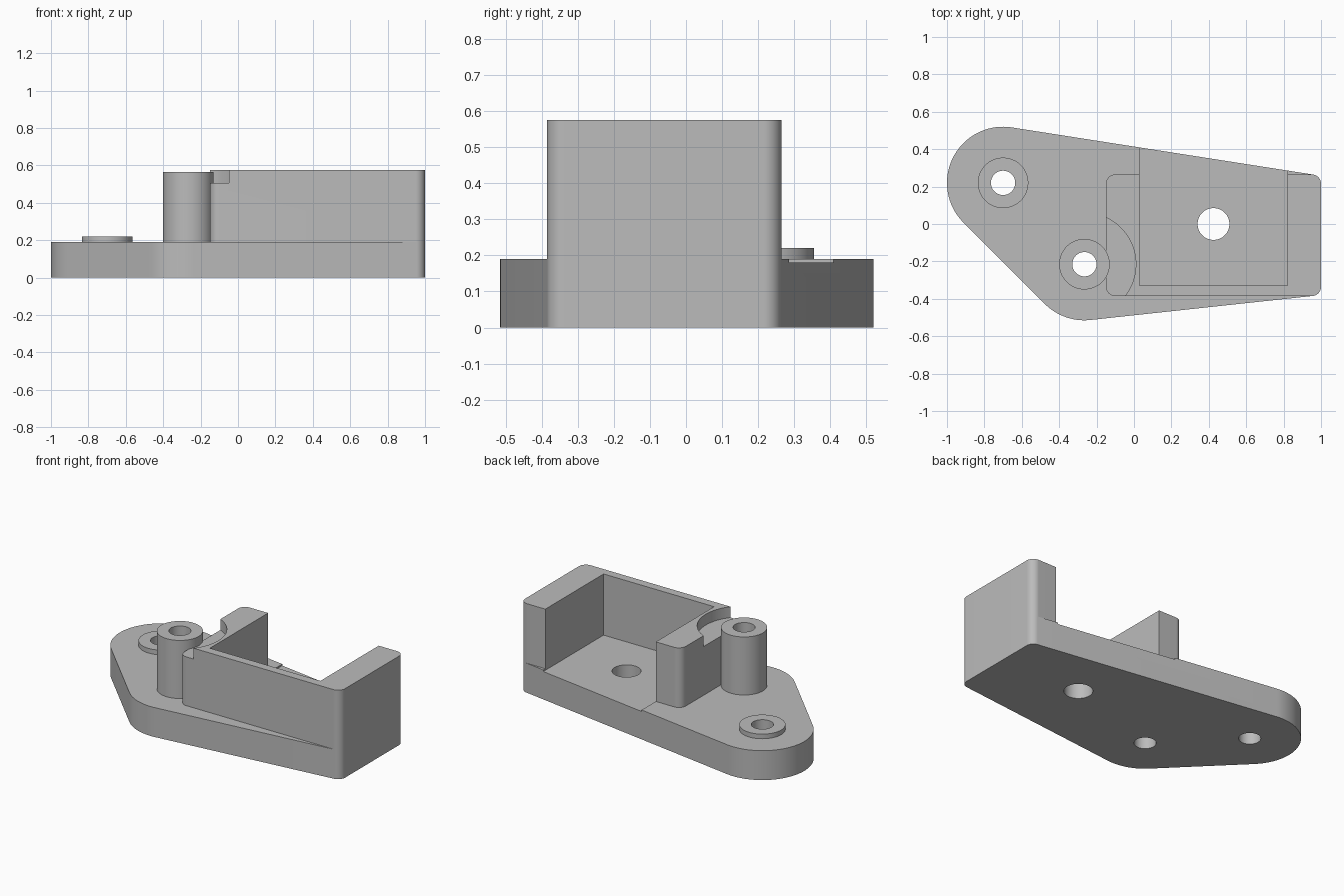
import bpy
import bmesh
import math
from mathutils import Vector
from mathutils.geometry import convex_hull_2d

cube = bpy.data.objects.get("Cube")
if cube:
    bpy.data.objects.remove(cube, do_unlink=True)

grey = bpy.data.materials.new("plain grey")
grey.use_nodes = True
colour = (0.5, 0.5, 0.5, 1)
grey.diffuse_color = colour
grey.node_tree.nodes["Principled BSDF"].inputs["Base Color"].default_value = colour

SEGMENTS = 96
PLATE_TOP = 0.19
TALL = (-0.265, -0.215)
SHORT = (-0.70, 0.22)


def circle(centre, radius):
    return [Vector((centre[0] + radius * math.cos(math.tau * i / SEGMENTS),
                    centre[1] + radius * math.sin(math.tau * i / SEGMENTS)))
            for i in range(SEGMENTS)]


def prism(name, points, low, high):
    """Extrude the convex outline around the points from low to high."""
    bm = bmesh.new()
    outline = [points[i] for i in convex_hull_2d(points)]
    face = bm.faces.new([bm.verts.new((p.x, p.y, low)) for p in outline])
    extruded = bmesh.ops.extrude_face_region(bm, geom=[face], use_keep_orig=True)
    top = [v for v in extruded["geom"] if isinstance(v, bmesh.types.BMVert)]
    bmesh.ops.translate(bm, verts=top, vec=(0, 0, high - low))
    bmesh.ops.recalc_face_normals(bm, faces=bm.faces)
    mesh = bpy.data.meshes.new(name)
    bm.to_mesh(mesh)
    bm.free()
    mesh.materials.append(grey)
    obj = bpy.data.objects.new(name, mesh)
    bpy.context.collection.objects.link(obj)
    return obj


def cutter(name, points, low, high):
    obj = prism(name, points, low, high)
    obj.hide_render = True
    return obj


def finish(obj, cutters):
    """Cut the part, bake the result and smooth its curved sides."""
    for tool in cutters:
        mod = obj.modifiers.new(tool.name, "BOOLEAN")
        mod.operation = "DIFFERENCE"
        mod.solver = "EXACT"
        mod.object = tool
    bpy.context.view_layer.update()
    graph = bpy.context.evaluated_depsgraph_get()
    mesh = bpy.data.meshes.new_from_object(obj.evaluated_get(graph))
    obj.modifiers.clear()
    obj.data = mesh
    bpy.ops.object.select_all(action="DESELECT")
    obj.select_set(True)
    bpy.context.view_layer.objects.active = obj
    bpy.ops.object.shade_smooth_by_angle(angle=math.radians(30))


# Cutters: screw holes, floor hole, open-backed pocket and curved notch
tall_hole = cutter("tall_hole_cutter", circle(TALL, 0.065), -0.1, 1)
short_hole = cutter("short_hole_cutter", circle(SHORT, 0.065), -0.1, 1)
floor_hole = cutter("floor_hole_cutter", circle((0.425, 0), 0.085), -0.1, 1)
pocket = cutter("pocket_cutter", [Vector((x, y)) for x in (0.03, 0.82)
                                  for y in (-0.33, 0.7)], 0.18, 1)
notch = cutter("notch_cutter", circle(TALL, 0.275), 0.505, 1)

# Base plate: outline wrapped around two large ends and two small corners
end_corners = circle((0.95, 0.215), 0.05) + circle((0.95, -0.335), 0.05)
base = prism("base_plate", circle(TALL, 0.30) + circle(SHORT, 0.30) + end_corners,
             0, PLATE_TOP)
finish(base, [pocket, tall_hole, short_hole, floor_hole])

# Three-sided housing standing on the plate
left_corners = circle((-0.10, 0.215), 0.05) + circle((-0.10, -0.335), 0.05)
housing = prism("housing_walls", end_corners + left_corners, PLATE_TOP, 0.575)
finish(housing, [pocket, notch])

# Screw bosses
tall_boss = prism("tall_boss", circle(TALL, 0.135), PLATE_TOP, 0.565)
finish(tall_boss, [tall_hole])
short_boss = prism("short_boss", circle(SHORT, 0.135), PLATE_TOP, 0.22)
finish(short_boss, [short_hole])

for tool in (tall_hole, short_hole, floor_hole, pocket, notch):
    bpy.data.objects.remove(tool, do_unlink=True)
